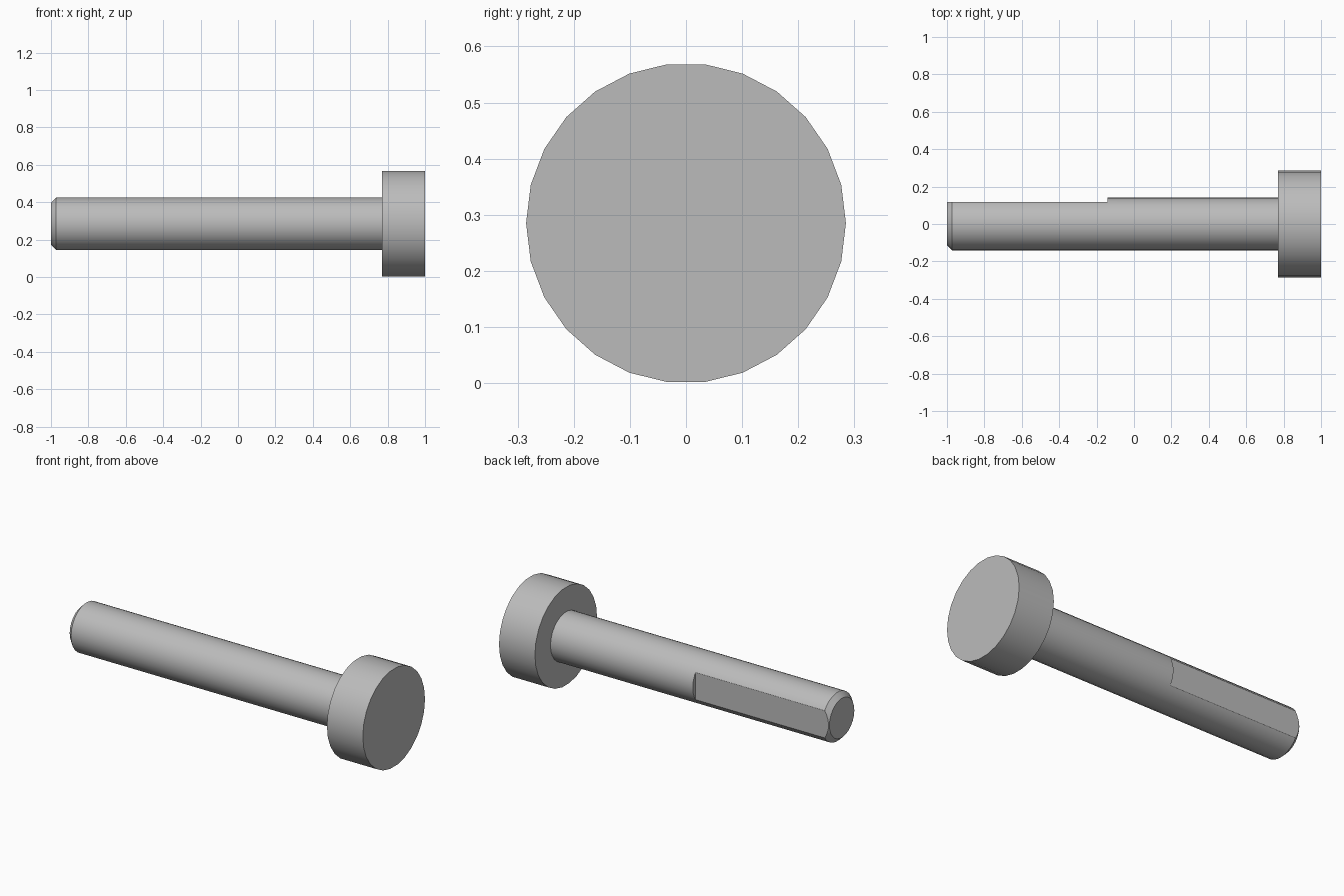
import bpy
import bmesh
import math
from mathutils import Matrix, Vector

if "Cube" in bpy.data.objects:
    bpy.data.objects.remove(bpy.data.objects["Cube"], do_unlink=True)

SIDES = 26
AXIS_Z = 0.285
HEAD_R, SHAFT_R, TIP_R = 0.285, 0.142, 0.114
HEAD_X, CHAMFER_X = 0.77, -0.972
FLAT_Y, FLAT_END = 0.117, -0.143

# Plain steel
steel = bpy.data.materials.new("grey steel")
steel.use_nodes = True
colour = (0.5, 0.5, 0.5, 1)
steel.diffuse_color = colour
steel.node_tree.nodes["Principled BSDF"].inputs["Base Color"].default_value = colour


def add_object(name, bm):
    mesh = bpy.data.meshes.new(name)
    bmesh.ops.recalc_face_normals(bm, faces=bm.faces)
    bm.to_mesh(mesh)
    bm.free()
    obj = bpy.data.objects.new(name, mesh)
    bpy.context.collection.objects.link(obj)
    mesh.materials.append(steel)
    return obj


# Headed pin: a stepped profile turned around the x axis, closed at both ends
profile = [(-1, TIP_R), (CHAMFER_X, SHAFT_R), (HEAD_X, SHAFT_R), (HEAD_X, HEAD_R), (1, HEAD_R)]
bm = bmesh.new()
rings = []
for x, r in profile:
    angles = [math.tau * i / SIDES for i in range(SIDES)]
    rings.append([bm.verts.new((x, r * math.cos(a), AXIS_Z + r * math.sin(a))) for a in angles])
for a, b in zip(rings, rings[1:]):
    for i in range(SIDES):
        j = (i + 1) % SIDES
        bm.faces.new((a[i], a[j], b[j], b[i]))
bm.faces.new(rings[0])
bm.faces.new(rings[-1])
pin = add_object("headed_pin", bm)

# Block that mills the flat on the back of the shaft
bm = bmesh.new()
size = Vector((1, 0.2, 0.6))
centre = Vector((FLAT_END - size.x / 2, FLAT_Y + size.y / 2, AXIS_Z))
bmesh.ops.create_cube(bm, size=1, matrix=Matrix.Translation(centre) @ Matrix.Diagonal(size).to_4x4())
cutter = add_object("flat_cutter", bm)
cutter.hide_render = True

bpy.ops.object.select_all(action="DESELECT")
pin.select_set(True)
bpy.context.view_layer.objects.active = pin
cut = pin.modifiers.new("milled flat", "BOOLEAN")
cut.operation = "DIFFERENCE"
cut.solver = "EXACT"
cut.object = cutter
bpy.ops.object.modifier_apply(modifier=cut.name)
bpy.data.objects.remove(cutter, do_unlink=True)

# Smooth round walls with crisp edges
bpy.ops.object.shade_smooth_by_angle(angle=math.radians(25))
